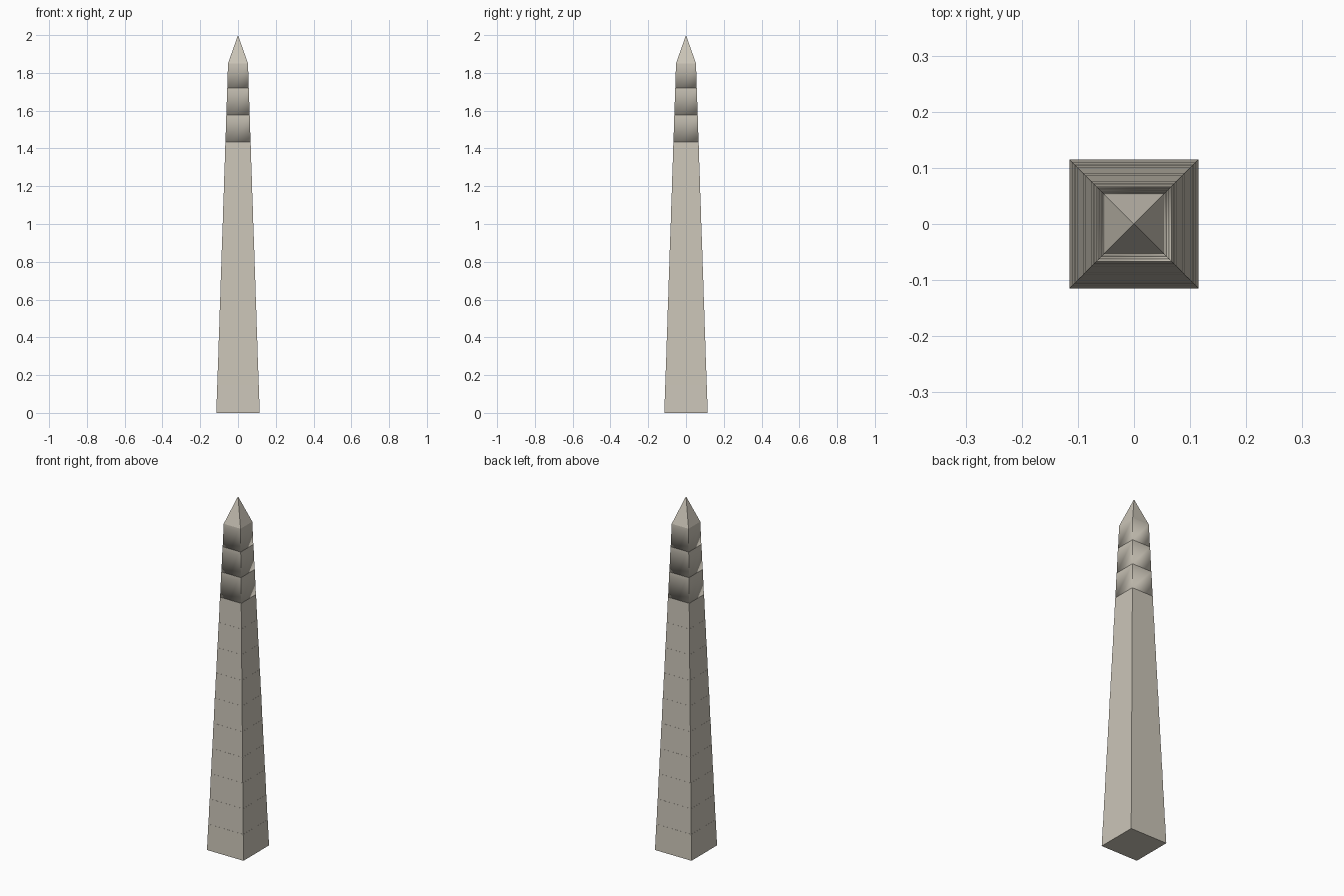
import bpy
import bmesh

cube = bpy.data.objects.get("Cube")
if cube:
    bpy.data.objects.remove(cube, do_unlink=True)

stone = bpy.data.materials.new("pale_stone")
stone.use_nodes = True
colour = (0.60, 0.56, 0.48, 1)
stone.diffuse_color = colour
stone.node_tree.nodes["Principled BSDF"].inputs["Base Color"].default_value = colour

BASE_HALF, TOP_HALF, SHAFT_TOP, TIP = 0.115, 0.053, 1.85, 2.0
COURSES, FIRST, STEP = 13, 0.147, 0.143
LEDGE = 0.0006


def half_width(z):
    return BASE_HALF + (TOP_HALF - BASE_HALF) * z / SHAFT_TOP


def square_block(name, z0, h0, z1, h1, rounded=False):
    """Closed square frustum; a zero top width makes a pyramid."""
    bm = bmesh.new()
    corners = [(-1, -1), (1, -1), (1, 1), (-1, 1)]
    low = [bm.verts.new((x * h0, y * h0, z0)) for x, y in corners]
    high = [bm.verts.new((x * h1, y * h1, z1)) for x, y in corners]
    bm.faces.new(low[::-1])
    bm.faces.new(high)
    for i in range(4):
        j = (i + 1) % 4
        bm.faces.new((low[i], low[j], high[j], high[i]))
    bmesh.ops.remove_doubles(bm, verts=bm.verts, dist=0.0001)
    # Soft lower rim on the upper courses, crisp everywhere else
    for face in bm.faces:
        face.smooth = rounded
    for edge in bm.edges:
        edge.smooth = rounded and all(v.co.z < z0 + 0.001 for v in edge.verts)
    mesh = bpy.data.meshes.new(name)
    bm.to_mesh(mesh)
    bm.free()
    mesh.materials.append(stone)
    obj = bpy.data.objects.new(name, mesh)
    bpy.context.collection.objects.link(obj)


# Tapering shaft, one block per course with a hairline ledge between
levels = [0] + [FIRST + STEP * i for i in range(COURSES - 1)] + [SHAFT_TOP]
for n, (z0, z1) in enumerate(zip(levels, levels[1:]), 1):
    square_block(f"shaft_course_{n}", z0, half_width(z0) - (LEDGE if n > 1 else 0),
                 z1, half_width(z1), rounded=n > COURSES - 3)

# Pointed cap
square_block("pyramid_cap", SHAFT_TOP, TOP_HALF, TIP, 0)
